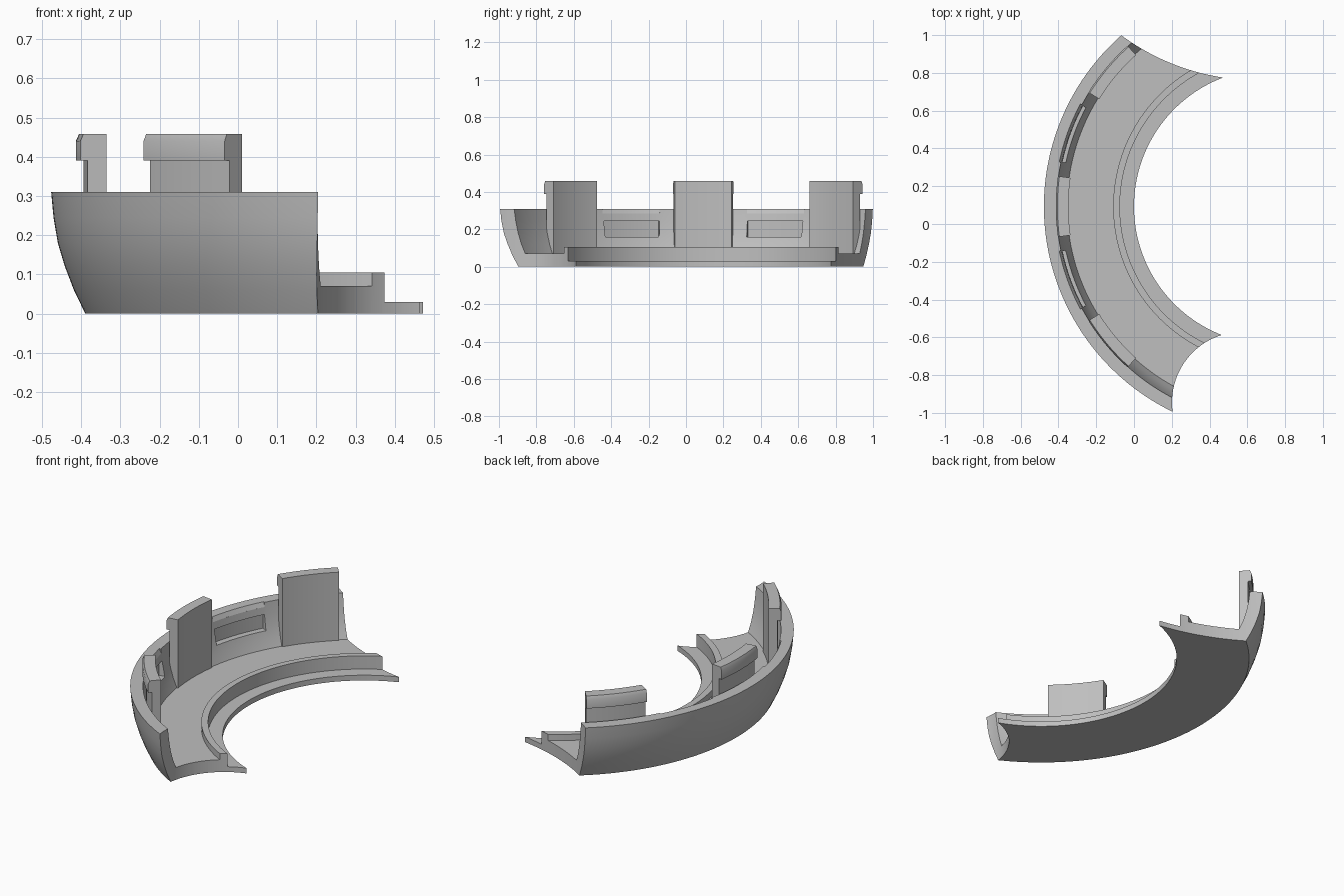
import bpy, bmesh
from math import radians, sin, cos
from mathutils import Matrix

CX, CY = 0.73, 0.0925          # shared axis of all curved parts

cube = bpy.data.objects.get("Cube")
if cube:
    bpy.data.objects.remove(cube, do_unlink=True)

grey = bpy.data.materials.new("plain_grey")
grey.use_nodes = True
grey.diffuse_color = (0.52, 0.52, 0.52, 1)
grey.node_tree.nodes["Principled BSDF"].inputs["Base Color"].default_value = (0.52, 0.52, 0.52, 1)


def make_object(name, bm):
    bmesh.ops.recalc_face_normals(bm, faces=bm.faces)
    mesh = bpy.data.meshes.new(name)
    bm.to_mesh(mesh)
    bm.free()
    mesh.materials.append(grey)
    obj = bpy.data.objects.new(name, mesh)
    bpy.context.scene.collection.objects.link(obj)
    return obj


def sector(name, profile, middle, half, steps):
    """Sweep a closed (radius, height) profile around the shared axis."""
    bm = bmesh.new()
    rings = []
    for i in range(steps + 1):
        a = radians(middle - half + 2 * half * i / steps)
        rings.append([bm.verts.new((CX - r * cos(a), CY + r * sin(a), z)) for r, z in profile])
    n = len(profile)
    for a, b in zip(rings, rings[1:]):
        for j in range(n):
            k = (j + 1) % n
            bm.faces.new((a[j], a[k], b[k], b[j]))
    bm.faces.new(rings[0])
    bm.faces.new(rings[-1])
    return make_object(name, bm)


def cylinder(name, x, y, radius, segments):
    bm = bmesh.new()
    bmesh.ops.create_cone(bm, cap_ends=True, segments=segments, radius1=radius,
                          radius2=radius, depth=2, matrix=Matrix.Translation((x, y, 0)))
    return make_object(name, bm)


def smooth(obj):
    bpy.ops.object.select_all(action='DESELECT')
    obj.select_set(True)
    bpy.context.view_layer.objects.active = obj
    bpy.ops.object.shade_smooth_by_angle(angle=radians(25))


# Curved tray: outer wall, rim, inner wall, floor, raised lip and thin inner ledge
outer_wall = [(1.12, 0), (1.149, 0.06), (1.172, 0.12), (1.19, 0.18), (1.201, 0.245), (1.207, 0.31)]
inner_wall = [(1.141, 0.31), (1.133, 0.245), (1.121, 0.18), (1.104, 0.12), (1.084, 0.07)]
lip = [(0.84, 0.07), (0.84, 0.105), (0.805, 0.105), (0.805, 0.03), (0.73, 0.03), (0.73, 0)]
tray = sector("curved_tray", outer_wall + inner_wall + lip, 0, 72, 120)

# Concave end cuts
cutters = [cylinder("back_end_cutter", 0.651, 1.969, 1.207, 256),
           cylinder("front_end_cutter", 0.575, -0.945, 0.374, 128)]

# Catch windows in the inner wall with sloped notches in the rim above
for side in (-1, 1):
    cutters.append(sector("window_cutter", [(1.06, 0.16), (1.15, 0.16), (1.15, 0.245), (1.06, 0.245)],
                          side * 20, 8, 16))
    cutters.append(sector("notch_cutter", [(1.06, 0.285), (1.138, 0.285), (1.155, 0.32), (1.06, 0.32)],
                          side * 20, 8.2, 16))

for cutter in cutters:
    cutter.hide_render = True
    mod = tray.modifiers.new(cutter.name, 'BOOLEAN')
    mod.operation = 'DIFFERENCE'
    mod.solver = 'EXACT'
    mod.object = cutter

# Bake the cuts, then drop the cutters
bpy.context.view_layer.update()
graph = bpy.context.evaluated_depsgraph_get()
baked = bpy.data.meshes.new_from_object(tray.evaluated_get(graph))
tray.modifiers.clear()
tray.data = baked
for cutter in cutters:
    bpy.data.objects.remove(cutter, do_unlink=True)
smooth(tray)

# Upright snap tabs with outward hooked tops
tab = [(1.077, 0.06), (1.125, 0.06), (1.125, 0.39), (1.144, 0.39),
       (1.144, 0.44), (1.136, 0.458), (1.077, 0.458)]
for name, angle in (("front_snap_tab", -40), ("middle_snap_tab", 0), ("back_snap_tab", 40)):
    smooth(sector(name, tab, angle, 8.1, 16))
